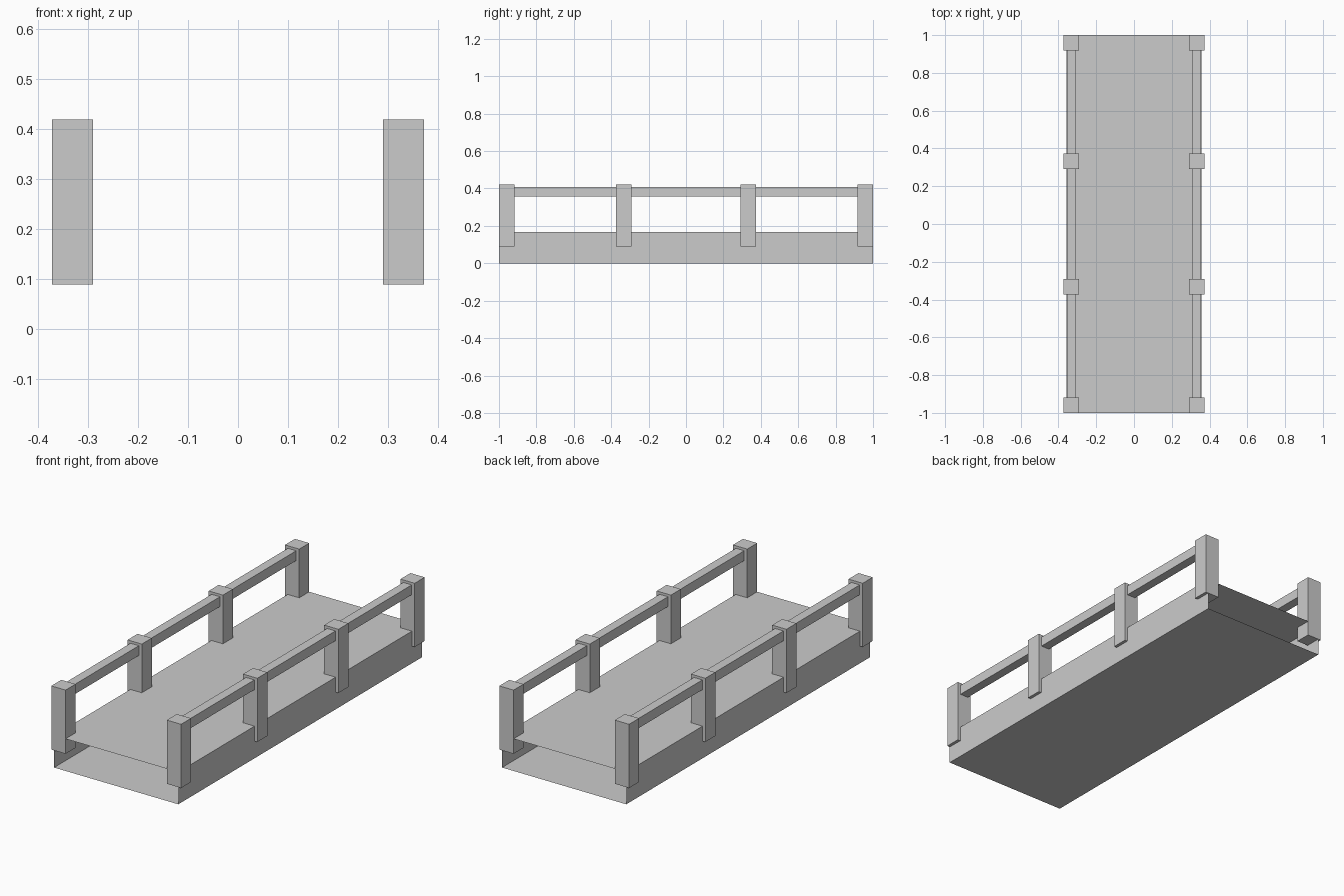
import bpy, bmesh

if "Cube" in bpy.data.objects:
    bpy.data.objects.remove(bpy.data.objects["Cube"])


def box(name, lo, hi, open_ends=False):
    """Axis-aligned box from corner lo to corner hi; optionally open at both y ends."""
    bm = bmesh.new()
    bmesh.ops.create_cube(bm, size=1)
    for v in bm.verts:
        for i in range(3):
            v.co[i] = lo[i] if v.co[i] < 0 else hi[i]
    if open_ends:
        bm.normal_update()
        ends = [f for f in bm.faces if abs(f.normal.y) > 0.9]
        bmesh.ops.delete(bm, geom=ends, context='FACES_ONLY')
    mesh = bpy.data.meshes.new(name)
    bm.to_mesh(mesh)
    bm.free()
    obj = bpy.data.objects.new(name, mesh)
    bpy.context.collection.objects.link(obj)
    return obj


DECK_X = 0.357          # half width of the deck
RAIL_X = 0.332          # centre line of posts and rails
POST_HALF = 0.041

# Hollow deck, open at the front and back
box("deck", (-DECK_X, -1, 0), (DECK_X, 1, 0.167), open_ends=True)

for side, s in (("left", -1), ("right", 1)):
    x = s * RAIL_X
    # Handrail running through the posts
    box(f"{side}_handrail", (x - 0.024, -0.96, 0.356), (x + 0.024, 0.96, 0.407))
    # Square posts partly sunk into the deck
    for i, y in enumerate((-0.959, -0.333, 0.333, 0.959), 1):
        box(f"{side}_post_{i}",
            (x - POST_HALF, y - POST_HALF, 0.089),
            (x + POST_HALF, y + POST_HALF, 0.42))
